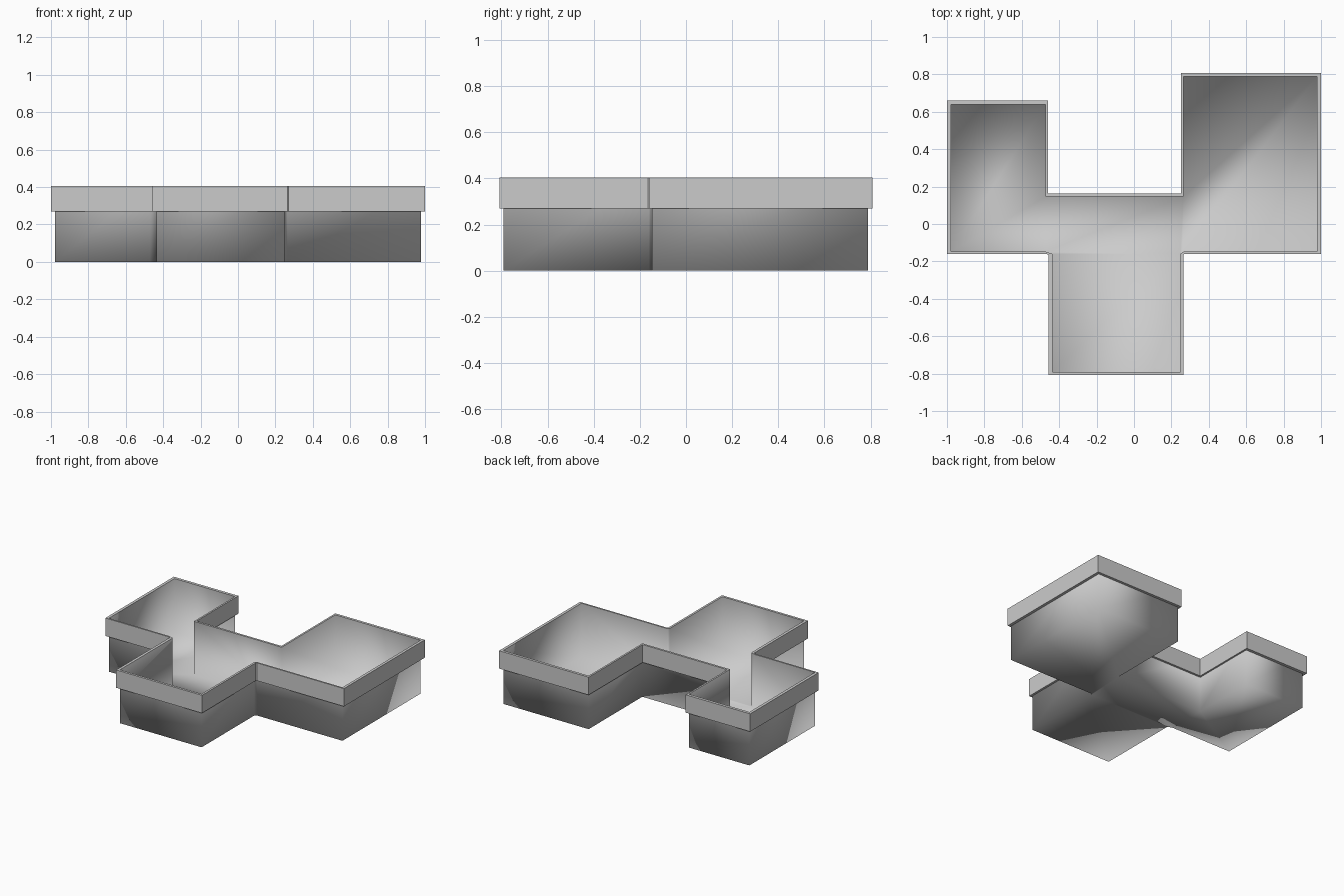
import bpy

if "Cube" in bpy.data.objects:
    bpy.data.objects.remove(bpy.data.objects["Cube"])

TOP, LEDGE = 0.405, 0.27

# plan of the thin tray wall (counter-clockwise) and of the rim around it
inner = [(-.978, -.148), (-.472, -.148), (-.435, -.16), (-.435, -.79), (.248, -.79),
         (.248, -.16), (.264, -.148), (.979, -.148), (.979, .788), (.264, .788),
         (.264, .146), (-.472, .146), (-.472, .638), (-.978, .638)]
outer = [(-1, -.16), (-.468, -.16), (-.456, -.165), (-.456, -.808), (.264, -.808),
         (.264, -.165), (.27, -.16), (1, -.16), (1, .808), (.25, .808),
         (.25, .162), (-.459, .162), (-.459, .66), (-1, .66)]
N = len(inner)


def ring(pts, z):
    return [(x, y, z) for x, y in pts]


def strip(a, b):
    """Quads joining vertex ring a to vertex ring b."""
    return [(a * N + i, a * N + (i + 1) % N, b * N + (i + 1) % N, b * N + i)
            for i in range(N)]


def make(name, rings, faces, smooth):
    me = bpy.data.meshes.new(name)
    me.from_pydata([v for r in rings for v in r], [], faces)
    me.polygons.foreach_set("use_smooth", [smooth] * len(me.polygons))
    me.update()
    ob = bpy.data.objects.new(name, me)
    bpy.context.collection.objects.link(ob)
    return ob


# tray: thin walls and a floor split into left, middle, stem and right rooms
floor = [(0, 1, 11, 12, 13), (1, 2, 5, 6, 10, 11), (2, 3, 4, 5), (6, 7, 8, 9, 10)]
make("tray_shell", [ring(inner, 0), ring(inner, TOP)],
     strip(0, 1) + [f[::-1] for f in floor], True)

# raised rim band: underside ledge, outer face and top lip
make("rim_band",
     [ring(inner, LEDGE), ring(outer, LEDGE), ring(outer, TOP), ring(inner, TOP)],
     strip(0, 1) + strip(1, 2) + strip(2, 3), False)
